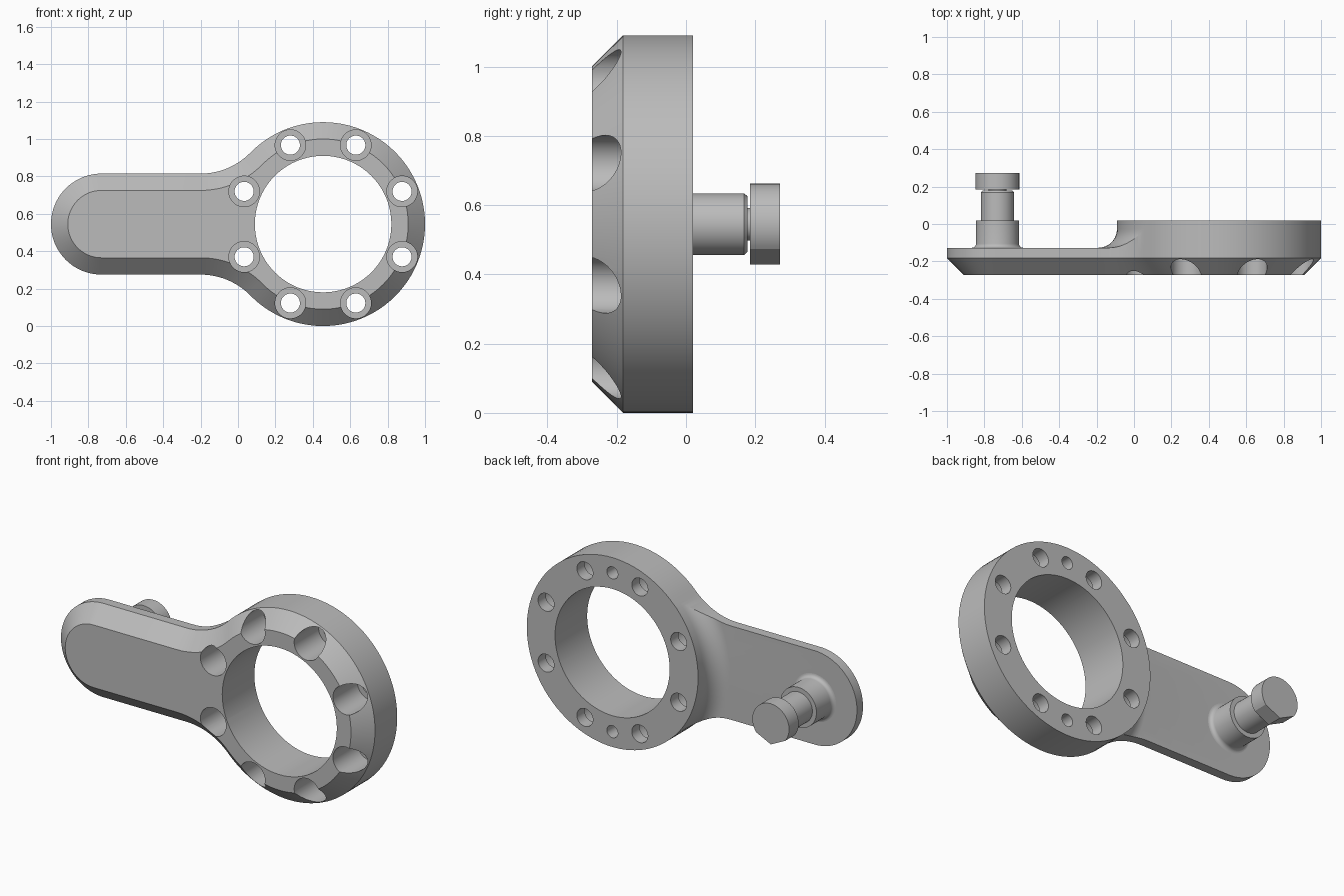
import bpy, bmesh
from math import sin, cos, pi, atan2, radians, hypot

cube = bpy.data.objects.get("Cube")
if cube:
    bpy.data.objects.remove(cube, do_unlink=True)

# Main dimensions
CZ = 0.545                      # height of both axes
RING_X, RING_R = 0.455, 0.545
ARM_X, ARM_R = -0.73, 0.27
FRONT, BACK, ARM_BACK = -0.272, 0.02, -0.127
CHAMFER = 0.09
FILLET_X = -0.2                 # where the arm edge starts to flare

grey = bpy.data.materials.new("grey_metal")
grey.use_nodes = True
grey.diffuse_color = (0.5, 0.5, 0.5, 1)
grey.node_tree.nodes["Principled BSDF"].inputs["Base Color"].default_value = (0.5, 0.5, 0.5, 1)


def arc(cx, cz, r, a0, a1, n):
    """Points on an arc in the x-z plane."""
    return [(cx + r * cos(a0 + (a1 - a0) * i / n), cz + r * sin(a0 + (a1 - a0) * i / n))
            for i in range(n + 1)]


def loft(bm, sections, closed=False):
    """Bridge (outline, y) sections; cap the ends unless the stack is closed."""
    rings = [[bm.verts.new((x, y, z)) for x, z in pts] for pts, y in sections]
    pairs = list(zip(rings, rings[1:]))
    if closed:
        pairs.append((rings[-1], rings[0]))
    else:
        bm.faces.new(rings[0])
        bm.faces.new(rings[-1])
    for a, b in pairs:
        for i in range(len(a)):
            j = (i + 1) % len(a)
            bm.faces.new((a[i], a[j], b[j], b[i]))


def lathe(bm, profile, cx, cz, n=48, closed=False):
    """Revolve (radius, y) points about an axis along y."""
    loft(bm, [(arc(cx, cz, r, 0, 2 * pi, n)[:-1], y) for r, y in profile], closed)


def finish(bm, name):
    bmesh.ops.recalc_face_normals(bm, faces=bm.faces)
    mesh = bpy.data.meshes.new(name)
    bm.to_mesh(mesh)
    bm.free()
    mesh.materials.append(grey)
    obj = bpy.data.objects.new(name, mesh)
    bpy.context.collection.objects.link(obj)
    return obj


def smooth(obj):
    bpy.ops.object.select_all(action="DESELECT")
    obj.select_set(True)
    bpy.context.view_layer.objects.active = obj
    bpy.ops.object.shade_smooth_by_angle(angle=radians(22))


def subtract(obj, cutter):
    """Apply a boolean cut, then drop the cutter."""
    cutter.hide_render = True
    mod = obj.modifiers.new("cut", "BOOLEAN")
    mod.operation, mod.solver, mod.object = "DIFFERENCE", "EXACT", cutter
    bpy.ops.object.select_all(action="DESELECT")
    obj.select_set(True)
    bpy.context.view_layer.objects.active = obj
    bpy.ops.object.modifier_apply(modifier=mod.name)
    bpy.data.objects.remove(cutter, do_unlink=True)


def body_outline(inset):
    """Ring and arm joined by tangent fillets, moved inward by inset."""
    dx = RING_X - FILLET_X
    f = (dx ** 2 + ARM_R ** 2 - RING_R ** 2) / (2 * (RING_R - ARM_R))
    rise = ARM_R + f
    t = atan2(rise, -dx)
    pts = arc(RING_X, CZ, RING_R - inset, -t, t, 72)
    pts += arc(FILLET_X, CZ + rise, f + inset, t - pi, -pi / 2, 14)[1:]
    pts += arc(ARM_X, CZ, ARM_R - inset, pi / 2, 3 * pi / 2, 40)
    pts += arc(FILLET_X, CZ - rise, f + inset, pi / 2, pi - t, 14)[:-1]
    return pts


# Body: chamfered outline at full depth
bm = bmesh.new()
loft(bm, [(body_outline(CHAMFER), FRONT), (body_outline(0), FRONT + CHAMFER),
          (body_outline(0), BACK)])
body = finish(bm, "ring_and_arm")

# Step down from ring to arm with a concave fillet
bm = bmesh.new()
inner, fr = RING_R + 0.001, 0.1
curve = arc(inner + fr, ARM_BACK + fr, fr, pi, 3 * pi / 2, 9)
lathe(bm, [(inner, 0.1)] + curve + [(2, ARM_BACK), (2, 0.1)], RING_X, CZ, 96, closed=True)
subtract(body, finish(bm, "step_cutter"))

# Bore, counterbored bolt holes and two blind dowel holes
bm = bmesh.new()
lathe(bm, [(0.365, -0.4), (0.365, 0.2)], RING_X, CZ, 80)
HOLE_CIRCLE = 0.457
for k in range(8):
    a = pi / 8 + k * pi / 4
    lathe(bm, [(0.082, -0.4), (0.082, -0.05), (0.051, -0.05), (0.051, 0.1)],
          RING_X + HOLE_CIRCLE * cos(a), CZ + HOLE_CIRCLE * sin(a), 36)
for side in (-1, 1):
    lathe(bm, [(0.035, -0.1), (0.035, 0.1)], RING_X, CZ + side * HOLE_CIRCLE, 28)
subtract(body, finish(bm, "hole_cutter"))
smooth(body)

# Pin boss with filleted foot, stepped shaft and neck
bm = bmesh.new()
foot = arc(0.115 + 0.022, ARM_BACK + 0.022, 0.022, 3 * pi / 2, pi, 6)
lathe(bm, [(0.137, -0.15)] + foot + [
    (0.115, BACK), (0.089, BACK), (0.089, 0.168), (0.08, 0.178), (0.047, 0.178), (0.047, 0.2)],
    ARM_X, CZ)
smooth(finish(bm, "pin_shaft"))

# Pin head: round, with two flats meeting at the bottom
bm = bmesh.new()
head = arc(ARM_X, CZ, 0.117, radians(-38), radians(218), 40) + [(ARM_X, CZ - 0.117)]
loft(bm, [(head, 0.185), (head, 0.272)])
smooth(finish(bm, "pin_head"))
